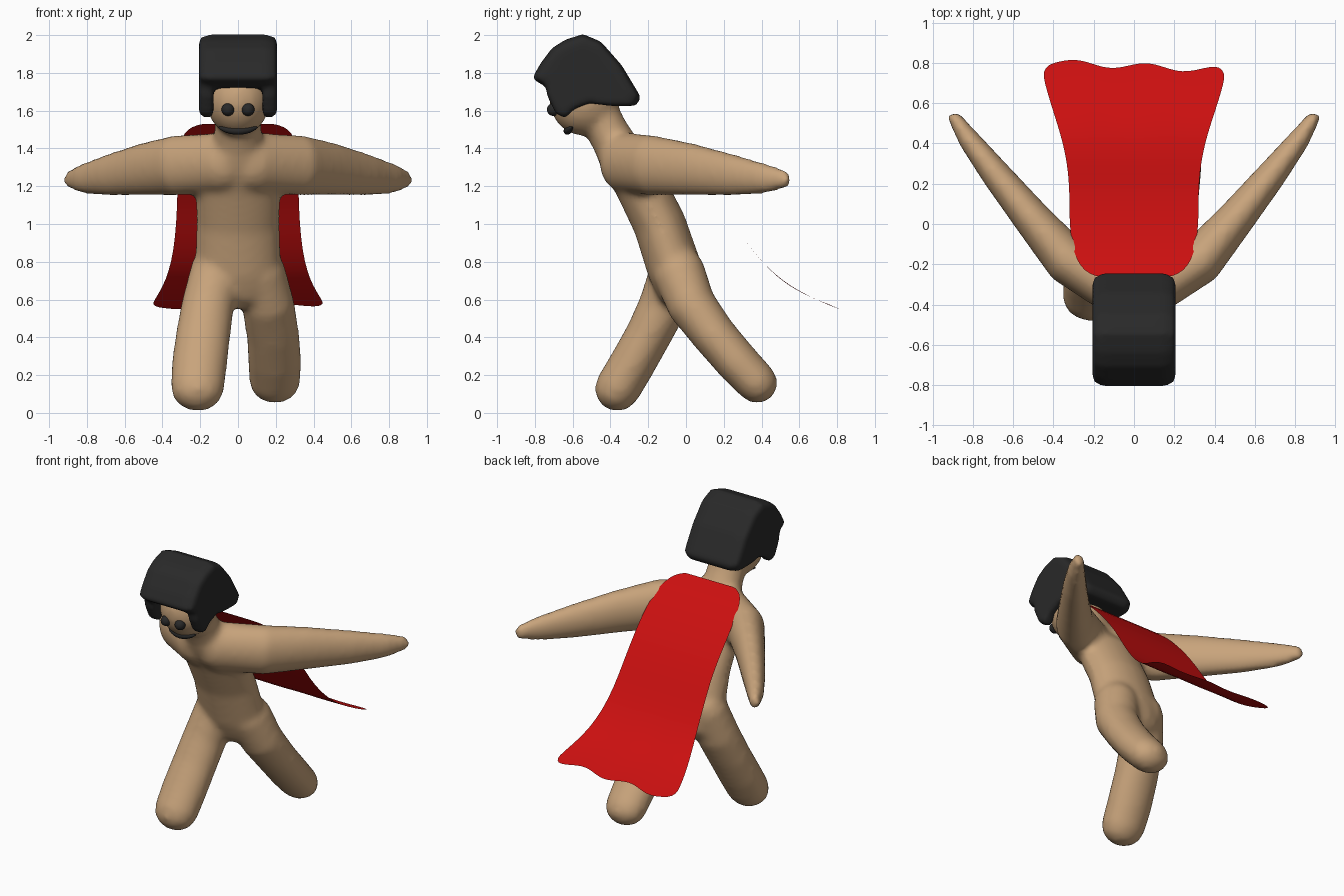
import bpy, bmesh, math
from mathutils import Vector, Matrix

if "Cube" in bpy.data.objects:
    bpy.data.objects.remove(bpy.data.objects["Cube"])


def material(name, rgb):
    m = bpy.data.materials.new(name)
    m.diffuse_color = (*rgb, 1)
    m.use_nodes = True
    m.node_tree.nodes["Principled BSDF"].inputs["Base Color"].default_value = m.diffuse_color
    return m


SKIN = material("tan", (0.58, 0.37, 0.2))
DARK = material("charcoal", (0.022, 0.022, 0.022))
RED = material("red", (0.6, 0.005, 0.005))


def finish(bm, name, mat, voxel=0, smooth=0):
    bmesh.ops.recalc_face_normals(bm, faces=bm.faces)
    me = bpy.data.meshes.new(name)
    bm.to_mesh(me)
    bm.free()
    me.materials.append(mat)
    for p in me.polygons:
        p.use_smooth = True
    ob = bpy.data.objects.new(name, me)
    bpy.context.collection.objects.link(ob)
    if voxel:
        r = ob.modifiers.new("blend", 'REMESH')
        r.mode, r.voxel_size, r.use_smooth_shade = 'VOXEL', voxel, True
        s = ob.modifiers.new("soften", 'SMOOTH')
        s.factor, s.iterations = 0.5, smooth
    return ob


def loft(bm, rings):
    loops = [[bm.verts.new(p) for p in ring] for ring in rings]
    n = len(loops[0])
    for a, b in zip(loops, loops[1:]):
        for i in range(n):
            bm.faces.new((a[i], a[(i + 1) % n], b[(i + 1) % n], b[i]))
    bm.faces.new(loops[0])
    bm.faces.new(loops[-1][::-1])


def limb(bm, sections, u, mirror=1, n=20):
    """Round-ended tube through sections (x, y, z, radius along u, radius across)."""
    pts = [Vector((s[0] * mirror, s[1], s[2])) for s in sections]
    rings = []

    def ring(c, t, ra, rb):
        a = (u - t * t.dot(u)).normalized()
        b = t.cross(a)
        rings.append([c + a * ra * math.cos(k * math.tau / n) + b * rb * math.sin(k * math.tau / n)
                      for k in range(n)])

    last = len(pts) - 1
    for i, (p, s) in enumerate(zip(pts, sections)):
        t = (pts[min(i + 1, last)] - pts[max(i - 1, 0)]).normalized()
        ra, rb = s[3], s[4]
        angles = {0: (-80, -55, -30, 0), last: (0, 30, 55, 80)}.get(i, (0,))
        for deg in angles:
            c = math.cos(math.radians(deg))
            ring(p + t * min(ra, rb) * math.sin(math.radians(deg)), t, ra * c, rb * c)
    loft(bm, rings)


X, Z = Vector((1, 0, 0)), Vector((0, 0, 1))

# Body: torso, neck, head, arms and striding legs blended into one skin
bm = bmesh.new()
limb(bm, [(0, -.36, 1.36, .2, .11), (0, -.25, 1.22, .225, .135), (0, -.14, 1.0, .22, .14),
          (0, -.06, .76, .23, .145), (0, -.04, .68, .23, .13)], X)
limb(bm, [(0, -.34, 1.36, .14, .12), (0, -.42, 1.5, .125, .11), (0, -.48, 1.62, .12, .11)], X)
for side in (1, -1):
    limb(bm, [(.08, -.33, 1.325, .16, .13), (.33, -.18, 1.31, .16, .12), (.5, .02, 1.29, .14, .095),
              (.68, .24, 1.26, .112, .075), (.82, .42, 1.24, .08, .055),
              (.89, .525, 1.235, .05, .035)], Z, side)
limb(bm, [(-.11, -.06, .76, .14, .13), (-.16, -.12, .57, .14, .13), (-.185, -.2, .41, .145, .122),
          (-.205, -.29, .25, .147, .122), (-.215, -.362, .13, .142, .122)], X)
limb(bm, [(.11, -.04, .75, .14, .14), (.16, .03, .57, .14, .13), (.185, .15, .41, .14, .118),
          (.195, .27, .27, .142, .115), (.195, .375, .16, .135, .11)], X)
head = Matrix.Translation((0, -.54, 1.66)) @ Matrix.Diagonal((.172, .185, .193, 1))
bmesh.ops.create_uvsphere(bm, u_segments=24, v_segments=16, radius=1, matrix=head)
finish(bm, "body", SKIN, .02, 9)

# Hair: thick cap with a fringe, plus side panels with sideburns
CAP = [(-.545, 2.005), (-.64, 1.975), (-.71, 1.93), (-.77, 1.85), (-.815, 1.77), (-.74, 1.725),
       (-.5, 1.7), (-.42, 1.63), (-.265, 1.625), (-.238, 1.67), (-.34, 1.84), (-.45, 1.965)]
PANEL = [(-.55, 1.9), (-.7, 1.85), (-.745, 1.74), (-.735, 1.68), (-.69, 1.585), (-.64, 1.56),
         (-.59, 1.61), (-.51, 1.64), (-.4, 1.625), (-.28, 1.625), (-.27, 1.68), (-.4, 1.86)]


def slab(bm, profile, layers):
    cy = sum(p[0] for p in profile) / len(profile)
    cz = sum(p[1] for p in profile) / len(profile)
    loft(bm, [[Vector((x, cy + (y - cy) * s, cz + (z - cz) * s)) for y, z in profile]
              for x, s in layers])


bm = bmesh.new()
slab(bm, CAP, [(-.207, .82), (-.195, .93), (-.15, 1), (.15, 1), (.195, .93), (.207, .82)])
for side in (1, -1):
    slab(bm, PANEL, [(side * .13, 1), (side * .19, 1), (side * .207, .9)])
finish(bm, "hair", DARK, .014, 8)

# Eyes
for side, label in ((-1, "left"), (1, "right")):
    bm = bmesh.new()
    bmesh.ops.create_uvsphere(bm, u_segments=20, v_segments=12, radius=.034,
                              matrix=Matrix.Translation((side * .053, -.702, 1.606)))
    finish(bm, label + "_eye", DARK)

# Smiling mouth
bm = bmesh.new()
limb(bm, [(x / 100, -.628 + 2.5 * (x / 100) ** 2, 1.493 + 1.8 * (x / 100) ** 2,
           .02 * math.sqrt(1.05 - (x / 10) ** 2), .02 * math.sqrt(1.05 - (x / 10) ** 2))
          for x in range(-10, 11, 2)], Z, n=12)
finish(bm, "mouth", DARK)

# Cape: thin sheet from rows of (y, z, half width) with a wavy hem
ROWS = [(-.26, 1.53, .19), (-.235, 1.515, .245), (-.18, 1.483, .285), (-.1, 1.425, .308),
        (0, 1.33, .32), (.1, 1.22, .32), (.2, 1.09, .322), (.3, .93, .332), (.4, .8, .352),
        (.5, .705, .382), (.6, .642, .415), (.7, .595, .445), (.75, .575, .452), (.785, .562, .425)]
COLS = 16
bm = bmesh.new()
grid = []
for y, z, w in ROWS:
    k = max(0, (y - .45) / .335)
    row = []
    for i in range(COLS + 1):
        f = 2 * i / COLS - 1
        wave = k * (.018 * math.cos(f * 7.5 - 1.1) - .02 * f)
        row.append(bm.verts.new((f * w, y + wave, z - .45 * wave)))
    grid.append(row)
for a, b in zip(grid, grid[1:]):
    for i in range(COLS):
        bm.faces.new((a[i], a[i + 1], b[i + 1], b[i]))
cape = finish(bm, "cape", RED)
cape.modifiers.new("smooth", 'SUBSURF').levels = 1
